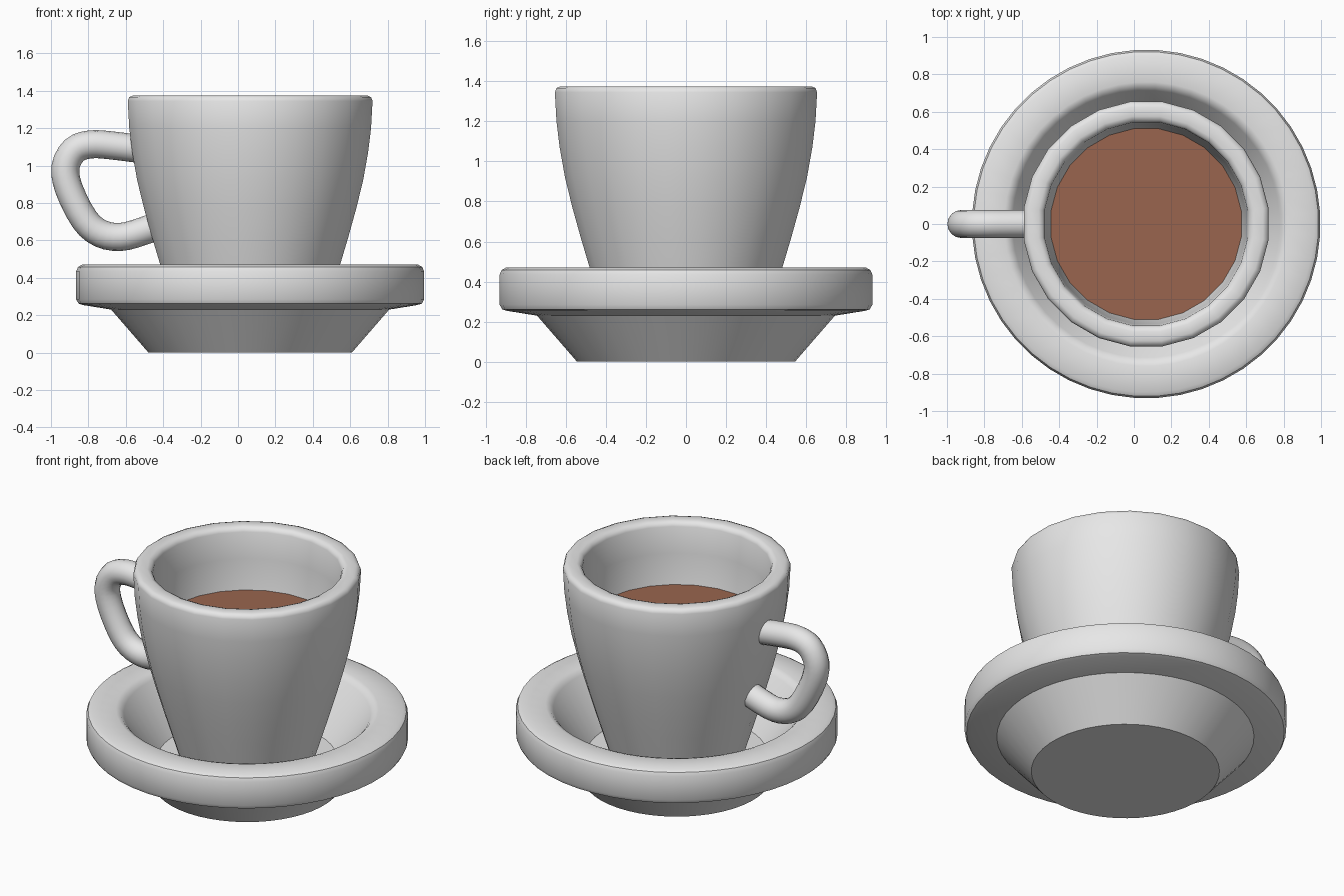
import bpy, bmesh, math
from mathutils import Vector

if "Cube" in bpy.data.objects:
    bpy.data.objects.remove(bpy.data.objects["Cube"])

CX = 0.065  # shared axis of cup and saucer


def material(name, rgb):
    m = bpy.data.materials.new(name)
    m.diffuse_color = (*rgb, 1)
    m.use_nodes = True
    m.node_tree.nodes["Principled BSDF"].inputs["Base Color"].default_value = m.diffuse_color
    return m


china = material("white_china", (0.8, 0.8, 0.8))
brown = material("coffee_brown", (0.32, 0.13, 0.077))


def finish(bm, name, mat, angle=35):
    bmesh.ops.recalc_face_normals(bm, faces=bm.faces)
    me = bpy.data.meshes.new(name)
    bm.to_mesh(me)
    bm.free()
    ob = bpy.data.objects.new(name, me)
    bpy.context.collection.objects.link(ob)
    me.materials.append(mat)
    bpy.ops.object.select_all(action='DESELECT')
    ob.select_set(True)
    bpy.context.view_layer.objects.active = ob
    bpy.ops.object.shade_smooth_by_angle(angle=math.radians(angle))
    return ob


def skin(bm, rings, cap=True):
    """Join rings of vertices with quads and cap both ends."""
    n = len(rings[0])
    for a, b in zip(rings, rings[1:]):
        for i in range(n):
            j = (i + 1) % n
            bm.faces.new((a[i], a[j], b[j], b[i]))
    if cap:
        bm.faces.new(rings[0])
        bm.faces.new(rings[-1])


def lathe(name, profile, sides, mat, angle=35):
    """Spin (radius, z) points about the shared axis."""
    bm = bmesh.new()
    rings = []
    for r, z in profile:
        ring = []
        for i in range(sides):
            t = 2 * math.pi * (i + 0.5) / sides
            ring.append(bm.verts.new((CX + r * math.cos(t), r * math.sin(t), z)))
        rings.append(ring)
    skin(bm, rings)
    return finish(bm, name, mat, angle)


# Saucer: sloped foot, thick rounded rim, sunken well
lathe("saucer", [
    (0.545, 0), (0.745, 0.23), (0.895, 0.254), (0.92, 0.262), (0.932, 0.285),
    (0.932, 0.435), (0.922, 0.458), (0.90, 0.47), (0.76, 0.47), (0.735, 0.462),
    (0.715, 0.44), (0.52, 0.155)], 48, china)

# Cup: tapered wall with rounded lip, hollow inside
lathe("cup", [
    (0.385, 0.15), (0.485, 0.47), (0.53, 0.62), (0.572, 0.77), (0.609, 0.92),
    (0.636, 1.07), (0.652, 1.20), (0.660, 1.345), (0.652, 1.366), (0.63, 1.375),
    (0.58, 1.375), (0.558, 1.366), (0.548, 1.345), (0.538, 1.18), (0.518, 1.0),
    (0.45, 0.70), (0.36, 0.35), (0.30, 0.28)], 24, china, 50)

# Coffee surface
lathe("coffee", [(0.512, 0.98), (0.514, 0.99)], 24, brown)

# Handle: round tube swept along a smoothed path in the xz plane
path = [(-0.50, 1.085), (-0.68, 1.108), (-0.79, 1.113), (-0.875, 1.082),
        (-0.923, 0.99), (-0.902, 0.87), (-0.82, 0.71), (-0.735, 0.637),
        (-0.63, 0.618), (-0.52, 0.645), (-0.40, 0.69)]
pts = [Vector((x, 0, z)) for x, z in path]


def spline(p, steps=3):
    q = [2 * p[0] - p[1]] + p + [2 * p[-1] - p[-2]]
    out = []
    for i in range(1, len(q) - 2):
        a, b, c, d = q[i - 1:i + 3]
        for s in range(steps):
            t = s / steps
            out.append(0.5 * (2 * b + (c - a) * t + (2 * a - 5 * b + 4 * c - d) * t * t
                              + (3 * b - a - 3 * c + d) * t ** 3))
    return out + [p[-1]]


curve = spline(pts)
bm = bmesh.new()
rings = []
for i, p in enumerate(curve):
    tangent = (curve[min(i + 1, len(curve) - 1)] - curve[max(i - 1, 0)]).normalized()
    side = Vector((0, 1, 0))
    up = tangent.cross(side)
    rings.append([bm.verts.new(p + 0.075 * (math.cos(t) * side + math.sin(t) * up))
                  for t in (2 * math.pi * k / 16 for k in range(16))])
skin(bm, rings)
finish(bm, "handle", china)
